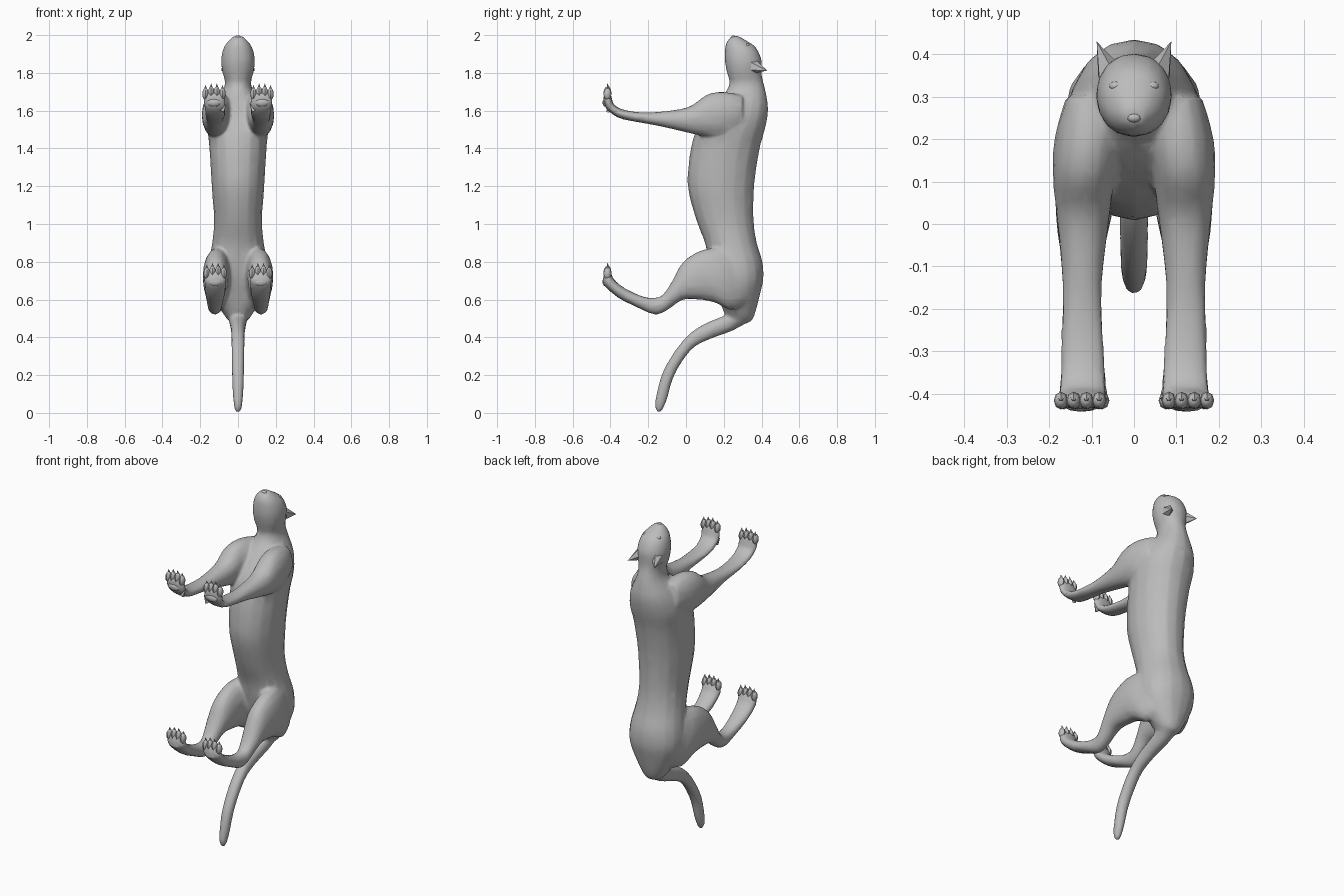
import bpy, bmesh, math
from mathutils import Vector, Matrix

if "Cube" in bpy.data.objects:
    bpy.data.objects.remove(bpy.data.objects["Cube"])

fur = bpy.data.materials.new("grey_fur")
fur.diffuse_color = (0.5, 0.5, 0.5, 1)
fur.use_nodes = True
fur.node_tree.nodes["Principled BSDF"].inputs["Base Color"].default_value = fur.diffuse_color


def finish(bm, name, angle=60):
    bmesh.ops.recalc_face_normals(bm, faces=bm.faces)
    me = bpy.data.meshes.new(name)
    bm.to_mesh(me)
    bm.free()
    me.materials.append(fur)
    ob = bpy.data.objects.new(name, me)
    bpy.context.collection.objects.link(ob)
    bpy.ops.object.select_all(action='DESELECT')
    bpy.context.view_layer.objects.active = ob
    ob.select_set(True)
    bpy.ops.object.shade_smooth_by_angle(angle=math.radians(angle))
    return ob


def spline(rows, steps=3):
    """Catmull-Rom through the section rows."""
    out = []
    for i in range(len(rows) - 1):
        p = [rows[max(i - 1, 0)], rows[i], rows[i + 1], rows[min(i + 2, len(rows) - 1)]]
        for s in range(steps):
            t = s / steps
            out.append([0.5 * (2 * b + (c - a) * t + (2 * a - 5 * b + 4 * c - d) * t * t
                               + (3 * b - a - 3 * c + d) * t ** 3) for a, b, c, d in zip(*p)])
    return out + [list(rows[-1])]


def loft(bm, rows, side=1, n=16):
    """Rows: y, z of one outline, y, z of the other outline, centre x, half width."""
    rings = []
    for y1, z1, y2, z2, xc, hw in spline(rows):
        a, b = Vector((0, y1, z1)), Vector((0, y2, z2))
        mid, half = (a + b) / 2, (a - b) / 2
        ring = []
        for k in range(n):
            t = 2 * math.pi * k / n
            c, s = math.cos(t), math.sin(t)
            p = mid + half * s
            p.x = side * (xc + hw * math.copysign(abs(c) ** 0.9, c))
            ring.append(bm.verts.new(p))
        rings.append(ring)
    for r, q in zip(rings, rings[1:]):
        for k in range(n):
            bm.faces.new((r[k], r[(k + 1) % n], q[(k + 1) % n], q[k]))
    bm.faces.new(rings[0])
    bm.faces.new(rings[-1][::-1])


# section rows
trunk = [
    (.235, 1.99, .275, 1.997, 0, .025), (.212, 1.955, .325, 1.967, 0, .058),
    (.206, 1.91, .37, 1.935, 0, .08), (.206, 1.86, .40, 1.87, 0, .09),
    (.217, 1.80, .40, 1.81, 0, .083), (.23, 1.75, .405, 1.765, 0, .07),
    (.21, 1.70, .42, 1.71, 0, .08), (.13, 1.61, .435, 1.61, 0, .135),
    (.06, 1.51, .42, 1.51, 0, .16), (.03, 1.42, .395, 1.42, 0, .153),
    (.012, 1.30, .373, 1.30, 0, .145), (.012, 1.18, .36, 1.18, 0, .138),
    (.055, 1.02, .358, 1.02, 0, .127), (.10, .90, .375, .90, 0, .137),
    (.12, .80, .405, .80, 0, .155), (.14, .71, .41, .71, 0, .16),
    (.17, .62, .393, .63, 0, .135), (.195, .545, .36, .51, 0, .08),
    (.21, .525, .33, .475, 0, .055)]
fore_leg = [
    (.30, 1.68, .30, 1.50, .10, .06), (.20, 1.70, .20, 1.455, .108, .08),
    (.11, 1.685, .10, 1.463, .118, .073), (.015, 1.62, .01, 1.483, .12, .062),
    (-.14, 1.594, -.14, 1.518, .122, .047), (-.25, 1.592, -.26, 1.540, .122, .05),
    (-.34, 1.608, -.36, 1.563, .12, .053), (-.383, 1.635, -.425, 1.615, .122, .059),
    (-.393, 1.67, -.437, 1.665, .125, .06), (-.403, 1.70, -.43, 1.70, .126, .052)]
hind_leg = [
    (.27, .86, .31, .57, .09, .06), (.17, .875, .235, .545, .105, .076),
    (.08, .86, .15, .585, .115, .072), (-.015, .80, .06, .60, .118, .066),
    (-.072, .70, -.02, .598, .122, .055), (-.122, .625, -.10, .543, .122, .042),
    (-.165, .61, -.165, .520, .122, .038), (-.225, .615, -.255, .557, .122, .043),
    (-.32, .658, -.36, .61, .12, .052), (-.375, .70, -.437, .68, .12, .059),
    (-.393, .73, -.437, .72, .12, .059), (-.403, .755, -.43, .755, .12, .05)]
tail = [
    (.25, .56, .36, .50, 0, .055), (.20, .515, .25, .437, 0, .045),
    (.095, .47, .15, .40, 0, .037), (.015, .415, .045, .35, 0, .035),
    (-.06, .325, -.022, .27, 0, .034), (-.125, .21, -.07, .18, 0, .032),
    (-.158, .09, -.095, .09, 0, .027), (-.163, .03, -.12, .025, 0, .02),
    (-.15, .004, -.135, .002, 0, .01)]

# body: trunk, limbs and tail blended into one skin
bm = bmesh.new()
loft(bm, trunk)
loft(bm, tail)
for side in (-1, 1):
    loft(bm, fore_leg, side)
    loft(bm, hind_leg, side)
body = finish(bm, "body")
remesh = body.modifiers.new("blend", 'REMESH')
remesh.mode = 'VOXEL'
remesh.voxel_size = 0.009
remesh.use_smooth_shade = True
relax = body.modifiers.new("relax", 'SMOOTH')
relax.factor = 0.5
relax.iterations = 5
thin = body.modifiers.new("facets", 'DECIMATE')
thin.ratio = 0.1

# ears: flattened pointed cups behind the head
bm = bmesh.new()
for side in (-1, 1):
    base = [(.035, .375, 1.835), (.055, .37, 1.87), (.082, .345, 1.855),
            (.084, .345, 1.815), (.06, .37, 1.80)]
    tip = bm.verts.new((side * .088, .43, 1.812))
    ring = [bm.verts.new((side * x, y, z)) for x, y, z in base]
    bm.faces.new(ring)
    for k in range(5):
        bm.faces.new((ring[k], ring[(k + 1) % 5], tip))
finish(bm, "ears", 40)

# brows, eyes and nose: low bumps on the face
bm = bmesh.new()
for x, y, z, r in ((-.042, .325, 1.946, .014), (.042, .325, 1.946, .014), (0, .25, 1.988, .014)):
    m = Matrix.Translation((x, y, z)) @ Matrix.Diagonal((1.2, 0.8, 0.8, 1))
    bmesh.ops.create_uvsphere(bm, u_segments=10, v_segments=6, radius=r, matrix=m)
finish(bm, "face_bumps")


# paws: four toes each with a claw, plus a sole pad and dewclaw
def paw(bm, side, xc, y, z, dew):
    for i in range(4):
        x = side * (xc + (i - 1.5) * .03)
        lift = .008 if i in (1, 2) else 0
        toe = Matrix.Translation((x, y, z + lift)) @ Matrix.Diagonal((.017, .021, .032, 1))
        bmesh.ops.create_uvsphere(bm, u_segments=8, v_segments=6, radius=1, matrix=toe)
        claw = Matrix.Translation((x, y + .003, z + .032 + lift)) @ Matrix.Rotation(.25, 4, 'X')
        bmesh.ops.create_cone(bm, segments=5, radius1=.011, radius2=0, depth=.036, matrix=claw)
    pad = Matrix.Translation((side * xc, y - .012, z - .045)) @ Matrix.Diagonal((.038, .014, .022, 1))
    bmesh.ops.create_uvsphere(bm, u_segments=10, v_segments=6, radius=1, matrix=pad)
    if dew:
        m = Matrix.Translation((side * (xc - .055), y + .005, z - .07)) @ Matrix.Rotation(-.5 * side, 4, 'Y')
        bmesh.ops.create_cone(bm, segments=5, radius1=.013, radius2=0, depth=.05, matrix=m)


for name, xc, z, dew in (("fore_paws", .127, 1.688, True), ("hind_paws", .12, .738, False)):
    bm = bmesh.new()
    for side in (-1, 1):
        paw(bm, side, xc, -.416, z, dew)
    finish(bm, name, 45)
